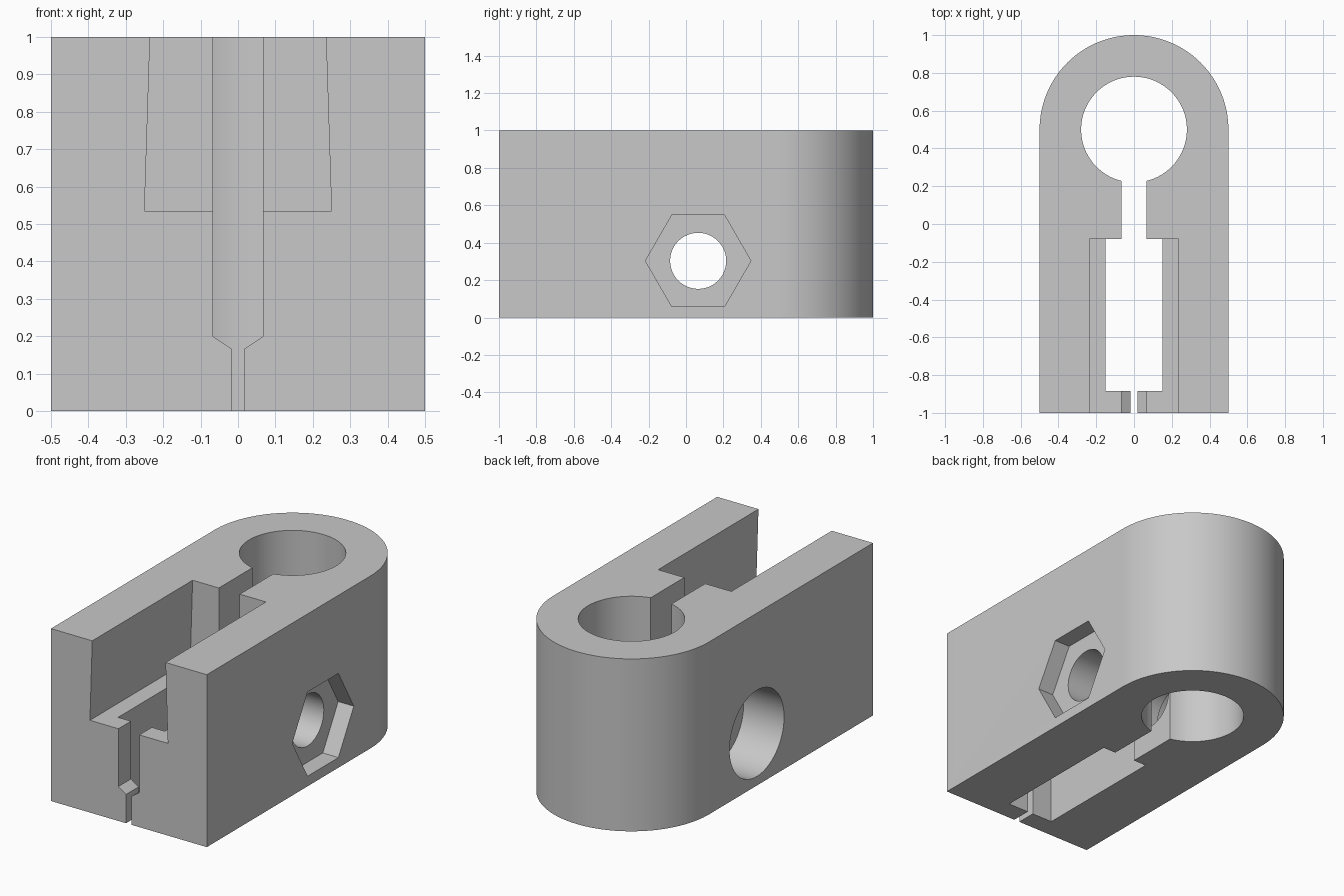
import bpy
import bmesh
from math import pi, sin, cos, asin, radians
from mathutils import Vector

cube = bpy.data.objects.get("Cube")
if cube:
    bpy.data.objects.remove(cube, do_unlink=True)

grey = bpy.data.materials.new("plain grey")
grey.use_nodes = True
grey.diffuse_color = (0.58, 0.58, 0.58, 1)
grey.node_tree.nodes["Principled BSDF"].inputs["Base Color"].default_value = grey.diffuse_color


def arc(cx, cy, r, start, end, steps):
    """Points along an arc, both ends included."""
    angles = [start + (end - start) * i / steps for i in range(steps + 1)]
    return [(cx + r * cos(a), cy + r * sin(a)) for a in angles]


def mirrored(half):
    """Close a right-hand half outline by mirroring it across the centre."""
    return half + [(-u, v) for u, v in reversed(half)]


def prism(name, outline, axis, lo, hi):
    """Extrude a flat outline along the given axis from lo to hi."""
    place = {"x": lambda u, v, w: (w, u, v),
             "y": lambda u, v, w: (u, w, v),
             "z": lambda u, v, w: (u, v, w)}[axis]
    bm = bmesh.new()
    base = bm.faces.new([bm.verts.new(place(u, v, lo)) for u, v in outline])
    top = bmesh.ops.extrude_face_region(bm, geom=[base])["geom"]
    bmesh.ops.translate(bm, vec=Vector(place(0, 0, hi - lo)),
                        verts=[g for g in top if isinstance(g, bmesh.types.BMVert)])
    bmesh.ops.recalc_face_normals(bm, faces=bm.faces)
    mesh = bpy.data.meshes.new(name)
    bm.to_mesh(mesh)
    bm.free()
    mesh.materials.append(grey)
    obj = bpy.data.objects.new(name, mesh)
    bpy.context.collection.objects.link(obj)
    return obj


# Solid block with a rounded back end
body = prism("clamp_body", [(-0.5, -1), (0.5, -1)] + arc(0, 0.5, 0.5, 0, pi, 64), "z", 0, 1)

# Round hole, narrow neck and wide channel, cut through the full height
gap, hole_r = 0.067, 0.28
a = asin(gap / hole_r)
keyhole = arc(0, 0.5, hole_r, -pi / 2 + a, 1.5 * pi - a, 72)
keyhole += [(-gap, -0.08), (-0.15, -0.08), (-0.15, -0.885),
            (0.15, -0.885), (0.15, -0.08), (gap, -0.08)]

# Slot in the front wall, narrowing at the bottom
front_slot = mirrored([(0.018, -0.1), (0.018, 0.167), (gap, 0.2), (gap, 0.7)])

# Upper pocket, open at the front, with slightly leaning sides
pocket = mirrored([(0.25, 0.535), (0.232, 1.1)])

# Cross bolt: bore, hexagonal nut recess and round head recess
by, bz = 0.065, 0.303


def ring(r, n):
    return arc(by, bz, r, 0, 2 * pi, n)[:-1]


cutters = [
    prism("keyhole_cutter", keyhole, "z", -0.1, 1.1),
    prism("front_slot_cutter", front_slot, "y", -1.1, -0.6),
    prism("pocket_cutter", pocket, "y", -1.1, -0.08),
    prism("bore_cutter", ring(0.15, 48), "x", -0.6, 0.6),
    prism("nut_cutter", ring(0.282, 6), "x", 0.4, 0.6),
    prism("bolt_head_cutter", ring(0.25, 64), "x", -0.6, -0.24),
]

# Cut every opening, then discard the cutters
bpy.ops.object.select_all(action="DESELECT")
bpy.context.view_layer.objects.active = body
body.select_set(True)
for cutter in cutters:
    cutter.hide_render = True
    mod = body.modifiers.new(cutter.name, "BOOLEAN")
    mod.operation = "DIFFERENCE"
    mod.solver = "EXACT"
    mod.object = cutter
    bpy.ops.object.modifier_apply(modifier=mod.name)
    bpy.data.objects.remove(cutter, do_unlink=True)

bpy.ops.object.shade_smooth_by_angle(angle=radians(25))
